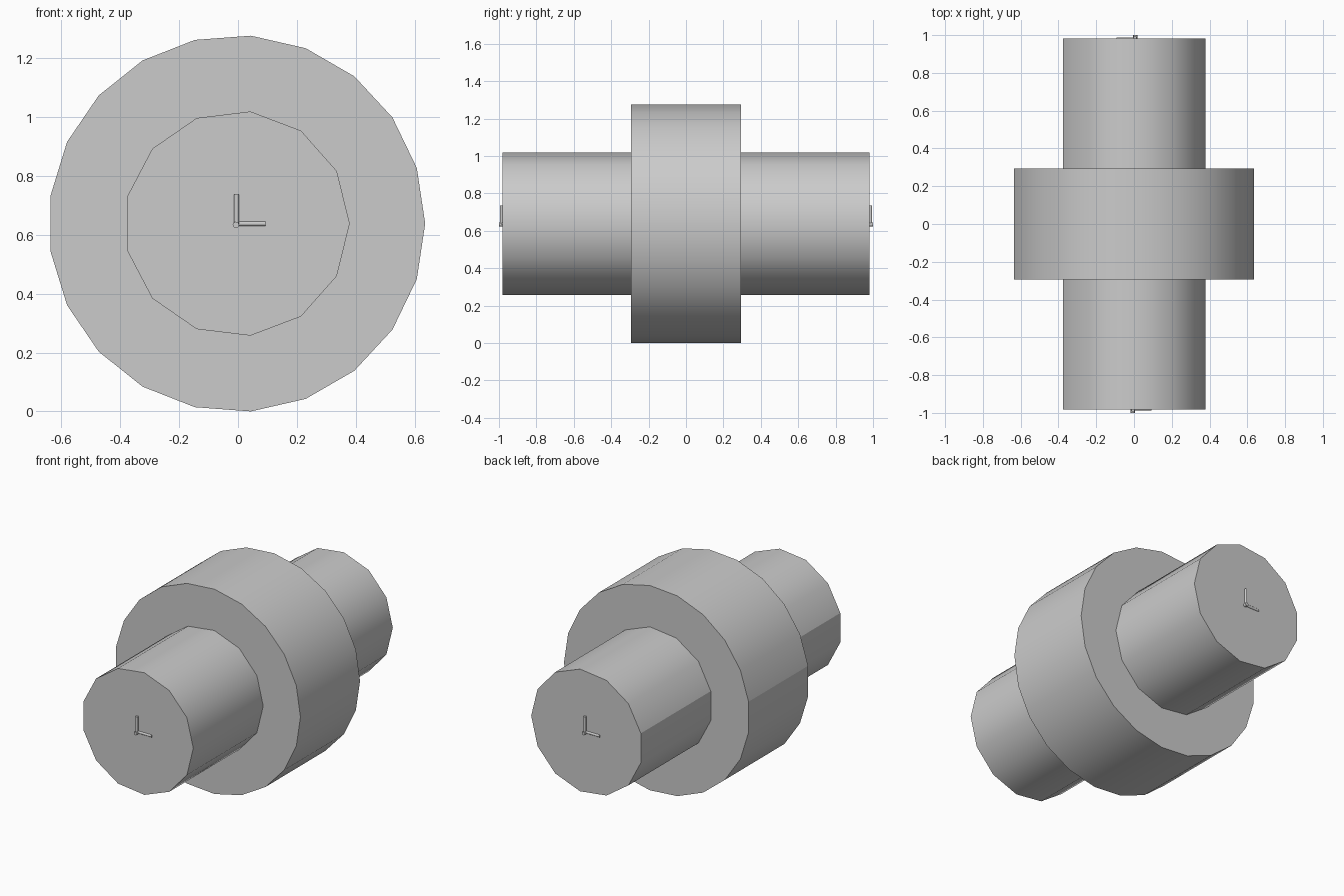
import bpy, bmesh, math
from mathutils import Matrix, Vector

cube = bpy.data.objects.get("Cube")
if cube:
    bpy.data.objects.remove(cube)

grey = bpy.data.materials.new("plain grey")
grey.use_nodes = True
grey.diffuse_color = (0.6, 0.6, 0.6, 1)
grey.node_tree.nodes["Principled BSDF"].inputs["Base Color"].default_value = (0.6, 0.6, 0.6, 1)

AXIS_X, AXIS_Z = -0.004, 0.6375


def rod(name, start, end, radius, sides, seam=False):
    """Smooth-sided cylinder from start to end with crisp flat caps."""
    start, end = Vector(start), Vector(end)
    direction = end - start
    if abs(direction.y) > 0:
        # keep the first corner pointing along +x
        turn = Matrix.Rotation(math.radians(90), 4, 'X')
    else:
        turn = direction.to_track_quat('Z', 'Y').to_matrix().to_4x4()
    bm = bmesh.new()
    bmesh.ops.create_cone(bm, cap_ends=True, segments=sides, radius1=radius,
                          radius2=radius, depth=direction.length)
    # rotate so that a corner lies at angle zero
    first = max(bm.verts, key=lambda v: v.co.x)
    spin = Matrix.Rotation(-math.atan2(first.co.y, first.co.x), 4, 'Z')
    place = Matrix.Translation((start + end) / 2)
    bmesh.ops.transform(bm, matrix=place @ turn @ spin, verts=bm.verts)
    for face in bm.faces:
        face.smooth = len(face.verts) == 4
    for edge in bm.edges:
        edge.smooth = all(len(f.verts) == 4 for f in edge.link_faces)
    if seam:
        # one crisp lengthwise edge above the flat on the -x side
        sides_only = [e for e in bm.edges if e.smooth]
        edge = min(sides_only, key=lambda e: e.verts[0].co.x - 0.01 * e.verts[0].co.z)
        edge.smooth = False
    mesh = bpy.data.meshes.new(name)
    bm.to_mesh(mesh)
    bm.free()
    mesh.materials.append(grey)
    obj = bpy.data.objects.new(name, mesh)
    bpy.context.collection.objects.link(obj)
    return obj


# Main bodies, lying along y
rod("shaft", (AXIS_X, -0.981, AXIS_Z), (AXIS_X, 0.981, AXIS_Z), 0.383, 13, True)
rod("collar", (AXIS_X, -0.293, AXIS_Z), (AXIS_X, 0.293, AXIS_Z), 0.639, 21, True)

# Small three-armed marker on each end, the back one turned half way round
for label, s in (("front", 1), ("back", -1)):
    rod(label + "_marker_side_arm", (0, -0.98 * s, 0.637), (0.093 * s, -0.98 * s, 0.637), 0.008, 12)
    rod(label + "_marker_upright_arm", (-0.005 * s, -0.987 * s, 0.632),
        (-0.005 * s, -0.987 * s, 0.736), 0.008, 12)
    rod(label + "_marker_hub", (-0.007 * s, -0.9 * s, 0.633), (-0.007 * s, -1.0 * s, 0.633), 0.011, 8)
